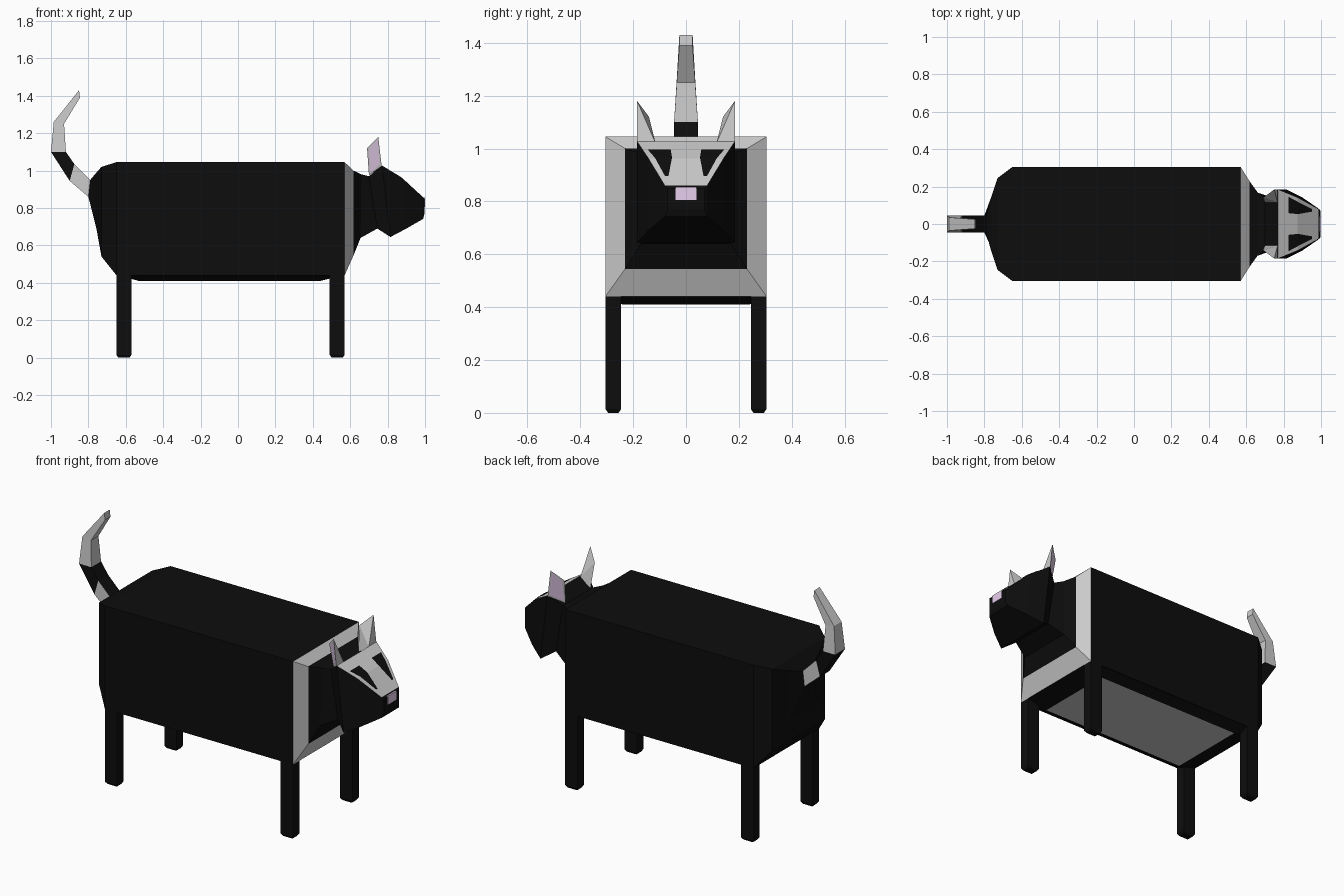
import bpy, bmesh

if "Cube" in bpy.data.objects:
    bpy.data.objects.remove(bpy.data.objects["Cube"])


def material(name, rgb):
    m = bpy.data.materials.new(name)
    m.diffuse_color = (*rgb, 1)
    m.use_nodes = True
    m.node_tree.nodes["Principled BSDF"].inputs["Base Color"].default_value = m.diffuse_color
    return m


BLACK = material("black", (0.004, 0.004, 0.004))
LIGHT = material("light_grey", (0.8, 0.8, 0.8))
PINK = material("pink", (0.8, 0.62, 0.85))
MATS = [BLACK, LIGHT, PINK]
K, G, P = 0, 1, 2


def finish(name, bm, solid=True):
    if solid:
        bmesh.ops.recalc_face_normals(bm, faces=bm.faces)
    mesh = bpy.data.meshes.new(name)
    bm.to_mesh(mesh)
    bm.free()
    for m in MATS:
        mesh.materials.append(m)
    ob = bpy.data.objects.new(name, mesh)
    bpy.context.collection.objects.link(ob)
    return ob


def loft(name, rings, colours, caps=(K, K)):
    """Four-sided rings (x_top, z_top, x_bottom, z_bottom, half_width);
    each segment is coloured (top, left, bottom, right)."""
    bm = bmesh.new()
    loops = []
    for xt, zt, xb, zb, w in rings:
        loops.append([bm.verts.new(c) for c in
                      ((xt, w, zt), (xt, -w, zt), (xb, -w, zb), (xb, w, zb))])
    for a, b, cols in zip(loops, loops[1:], colours):
        for i in range(4):
            j = (i + 1) % 4
            bm.faces.new((a[i], a[j], b[j], b[i])).material_index = cols[i]
    bm.faces.new(loops[0]).material_index = caps[0]
    bm.faces.new(loops[-1]).material_index = caps[1]
    return finish(name, bm)


ALL_K, ALL_G = (K,) * 4, (G,) * 4

# Body with rump, light chest band and neck
loft("body", [
    (-0.79, 0.95, -0.80, 0.86, 0.045),
    (-0.765, 0.98, -0.757, 0.69, 0.14),
    (-0.73, 1.02, -0.73, 0.54, 0.245),
    (-0.65, 1.045, -0.65, 0.44, 0.305),
    (0.57, 1.045, 0.57, 0.44, 0.305),
    (0.617, 1.0, 0.617, 0.545, 0.23),
    (0.66, 0.98, 0.655, 0.64, 0.17),
    (0.70, 0.97, 0.745, 0.69, 0.14),
], [ALL_K] * 4 + [ALL_G] + [ALL_K] * 2)

# Belly: shallow tapered slab with a light underside
bm = bmesh.new()
upper, lower = [[bm.verts.new((x, y, z)) for x, y in
                 ((x0, -w), (x1, -w), (x1, w), (x0, w))]
                for x0, x1, w, z in ((-0.64, 0.56, 0.295, 0.44), (-0.53, 0.44, 0.24, 0.41))]
for i in range(4):
    j = (i + 1) % 4
    bm.faces.new((upper[i], upper[j], lower[j], lower[i])).material_index = K
bm.faces.new(upper).material_index = K
bm.faces.new(lower).material_index = G
finish("belly", bm)

# Legs with slightly chamfered feet
for end, x0 in (("front", 0.49), ("back", -0.65)):
    for side, y0 in (("right", -0.305), ("left", 0.245)):
        bm = bmesh.new()
        rows = []
        for z, d in ((0.45, 0), (0.015, 0), (0, 0.01)):
            rows.append([bm.verts.new((x, y, z)) for x, y in
                         ((x0 + d, y0 + d), (x0 + 0.08 - d, y0 + d),
                          (x0 + 0.08 - d, y0 + 0.06 - d), (x0 + d, y0 + 0.06 - d))])
        for a, b in zip(rows, rows[1:]):
            for i in range(4):
                j = (i + 1) % 4
                bm.faces.new((a[i], a[j], b[j], b[i]))
        bm.faces.new(rows[0])
        bm.faces.new(rows[-1])
        finish(f"{end}_{side}_leg", bm)

# Tail with alternating colours
loft("tail", [
    (-0.79, 0.95, -0.80, 0.86, 0.045),
    (-0.875, 1.035, -0.90, 0.945, 0.045),
    (-0.92, 1.10, -1.00, 1.10, 0.045),
    (-0.93, 1.25, -0.985, 1.26, 0.035),
    (-0.845, 1.39, -0.85, 1.43, 0.025),
], [(K, G, K, G), ALL_K, ALL_G, ALL_G], caps=(K, G))

# Head with light face mask on top
MASK = (G, K, K, K)
loft("head", [
    (0.70, 0.97, 0.745, 0.69, 0.14),
    (0.77, 1.027, 0.815, 0.645, 0.185),
    (0.875, 0.963, 0.90, 0.69, 0.142),
    (0.987, 0.86, 0.99, 0.742, 0.08),
    (0.997, 0.848, 0.997, 0.77, 0.07),
], [ALL_K, MASK, MASK, ALL_K])

# Nose
bm = bmesh.new()
bmesh.ops.create_cube(bm, size=1)
for v in bm.verts:
    v.co = (0.99 + v.co.x * 0.02, v.co.y * 0.08, 0.83 + v.co.z * 0.05)
for f in bm.faces:
    f.material_index = P
finish("nose", bm)

for side, s in (("left", 1), ("right", -1)):
    # Eye patch following the two mask facets
    bm = bmesh.new()
    rows = [[bm.verts.new((x + 0.002, s * y, z + 0.003)) for y in ys] for x, z, ys in
            ((0.825, 0.9935, (0.058, 0.145)), (0.875, 0.963, (0.053, 0.118)),
             (0.95, 0.894, (0.066, 0.08)))]
    for a, b in zip(rows, rows[1:]):
        bm.faces.new((a[0], b[0], b[1], a[1]) if s > 0 else (a[0], a[1], b[1], b[0]))
    finish(f"{side}_eye", bm, solid=False)

    # Ear: wedge with a pink panel on the outer face
    bm = bmesh.new()
    bb, bt, tip, fo, fi = [bm.verts.new((x, s * y, z)) for x, y, z in
                           ((0.70, 0.115, 0.975), (0.69, 0.14, 1.12), (0.75, 0.185, 1.18),
                            (0.768, 0.185, 1.025), (0.768, 0.115, 1.02))]
    outer = bm.faces.new((bb, bt, tip, fo))
    for vs in ((bt, tip, fi), (tip, fo, fi), (bb, bt, fi), (bb, fo, fi)):
        bm.faces.new(vs)
    for f in bm.faces:
        f.material_index = G
    bmesh.ops.recalc_face_normals(bm, faces=bm.faces)
    bmesh.ops.inset_region(bm, faces=[outer], thickness=0.014)
    outer.material_index = P
    finish(f"{side}_ear", bm)
